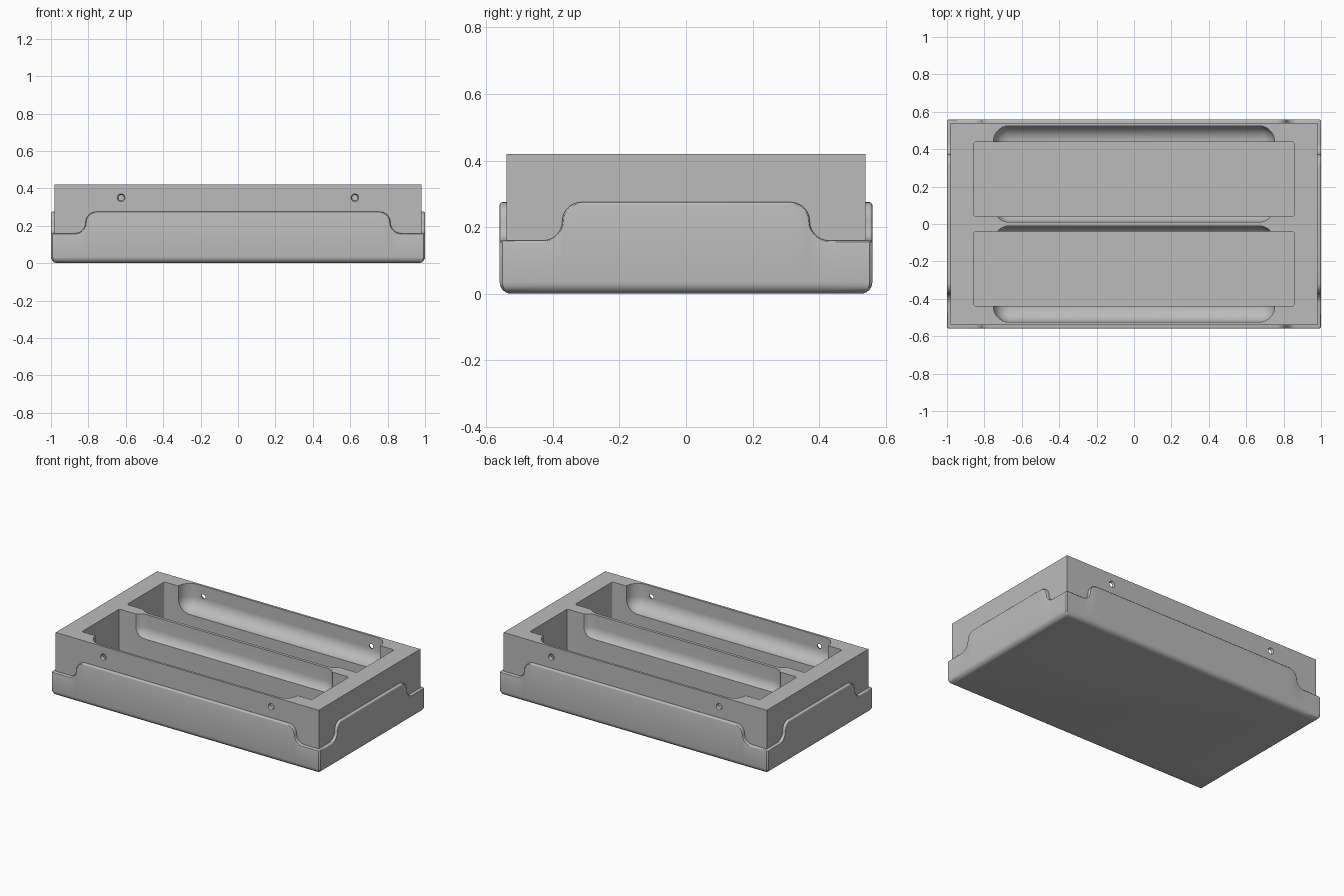
import bpy, bmesh, math
from mathutils import Vector, Matrix

cube = bpy.data.objects.get("Cube")
if cube:
    bpy.data.objects.remove(cube, do_unlink=True)

GREY = (0.5, 0.5, 0.5, 1)
grey = bpy.data.materials.new("plain grey")
grey.use_nodes = True
grey.diffuse_color = GREY
grey.node_tree.nodes["Principled BSDF"].inputs["Base Color"].default_value = GREY


def make(name, bm):
    bmesh.ops.recalc_face_normals(bm, faces=bm.faces)
    mesh = bpy.data.meshes.new(name)
    bm.to_mesh(mesh)
    bm.free()
    mesh.materials.append(grey)
    obj = bpy.data.objects.new(name, mesh)
    bpy.context.collection.objects.link(obj)
    return obj


def box(name, low, high, radius=0, upright_only=False, segments=6):
    low, high = Vector(low), Vector(high)
    bm = bmesh.new()
    place = Matrix.Translation((low + high) / 2) @ Matrix.Diagonal((high - low).to_4d())
    bmesh.ops.create_cube(bm, size=1, matrix=place)
    if radius:
        edges = [e for e in bm.edges if not upright_only
                 or abs(e.verts[0].co.z - e.verts[1].co.z) > 0.01]
        bmesh.ops.bevel(bm, geom=edges, offset=radius, segments=segments,
                        profile=0.5, affect='EDGES')
    return make(name, bm)


def cut(target, cutter):
    mod = target.modifiers.new(cutter.name, 'BOOLEAN')
    mod.operation, mod.solver, mod.object = 'DIFFERENCE', 'EXACT', cutter
    cutter.hide_render = True
    bpy.context.view_layer.objects.active = target
    bpy.ops.object.modifier_apply(modifier=mod.name)
    bpy.data.objects.remove(cutter, do_unlink=True)


def smooth(obj):
    bpy.ops.object.select_all(action='DESELECT')
    obj.select_set(True)
    bpy.context.view_layer.objects.active = obj
    bpy.ops.object.shade_smooth_by_angle(angle=math.radians(30))


# Upper block with two card pockets, each widened by a rounded finger scoop
body = box("tray_body", (-0.98, -0.54, 0.02), (0.98, 0.54, 0.42))
for s in (-1, 1):
    y0, y1 = sorted((s * 0.041, s * 0.439))
    cut(body, box("pocket_cutter", (-0.856, y0, 0.06), (0.856, y1, 0.6), 0.012, True, 3))
    y0, y1 = sorted((s * 0.01, s * 0.525))
    cut(body, box("scoop_cutter", (-0.752, y0, 0.25), (0.752, y1, 0.7), 0.085, False, 10))

# Countersunk holes through the long walls
for sx in (-1, 1):
    for sy in (-1, 1):
        bm = bmesh.new()
        bmesh.ops.create_cone(
            bm, cap_ends=True, segments=24, radius1=0.008, radius2=0.024, depth=0.04,
            matrix=Matrix.Translation((sx * 0.625, sy * 0.528, 0.35))
            @ Matrix.Rotation(-sy * math.pi / 2, 4, 'X'))
        cut(body, make("hole_cutter", bm))
smooth(body)

# Skirt: one wall outline per side, low at the corners and stepping up in S curves
LOW, R, LIP, CORNER, FOOT, STEPS = 0.16, 0.0575, 0.008, 0.008, 0.035, 8


def outline(half_length, tab):
    """Points (u, z, normal u, normal z) along the top of one wall."""
    half = [(half_length - CORNER, LOW, 0, 1)]
    for i in range(STEPS + 1):
        a = math.pi / 2 * (1 + i / STEPS)
        c, s = math.cos(a), -math.sin(a)
        half.append((tab + R + R * c, LOW + R + R * s, -c, -s))
    for i in range(1, STEPS + 1):
        a = math.pi / 2 * i / STEPS
        c, s = math.cos(a), math.sin(a)
        half.append((tab - R + R * c, LOW + R + R * s, c, s))
    return [(-u, z, -nu, nz) for u, z, nu, nz in half] + half[::-1]


def skirt_ring(bm, inset, drop=0, height=None):
    """Closed loop of vertices; follows the outline, or lies flat at a height."""
    ring = []
    for k in range(4):
        length, reach, tab = ((1.0, 0.56, 0.815), (0.56, 1.0, 0.372))[k % 2]
        limit = length - CORNER - inset
        turn = Matrix.Rotation(k * math.pi / 2, 4, 'Z')
        for u, z, nu, nz in outline(length, tab):
            u = max(-limit, min(limit, u - drop * nu))
            z = z - drop * nz if height is None else height
            ring.append(bm.verts.new(turn @ Vector((u, inset - reach, z))))
    return ring


bm = bmesh.new()
rings = []
for i in range(7):
    a = math.pi / 2 * i / 6
    rings.append(skirt_ring(bm, FOOT * (1 - math.sin(a)), height=FOOT * (1 - math.cos(a))))
for i in range(4):
    a = math.pi / 2 * i / 3
    rings.append(skirt_ring(bm, LIP * (1 - math.cos(a)), LIP * (1 - math.sin(a))))
rings.append(skirt_ring(bm, 0.03))
bm.faces.new(rings[0][::-1])
for lower, upper in zip(rings, rings[1:]):
    n = len(lower)
    for i in range(n):
        j = (i + 1) % n
        bm.faces.new((lower[i], lower[j], upper[j], upper[i]))
smooth(make("base_skirt", bm))
